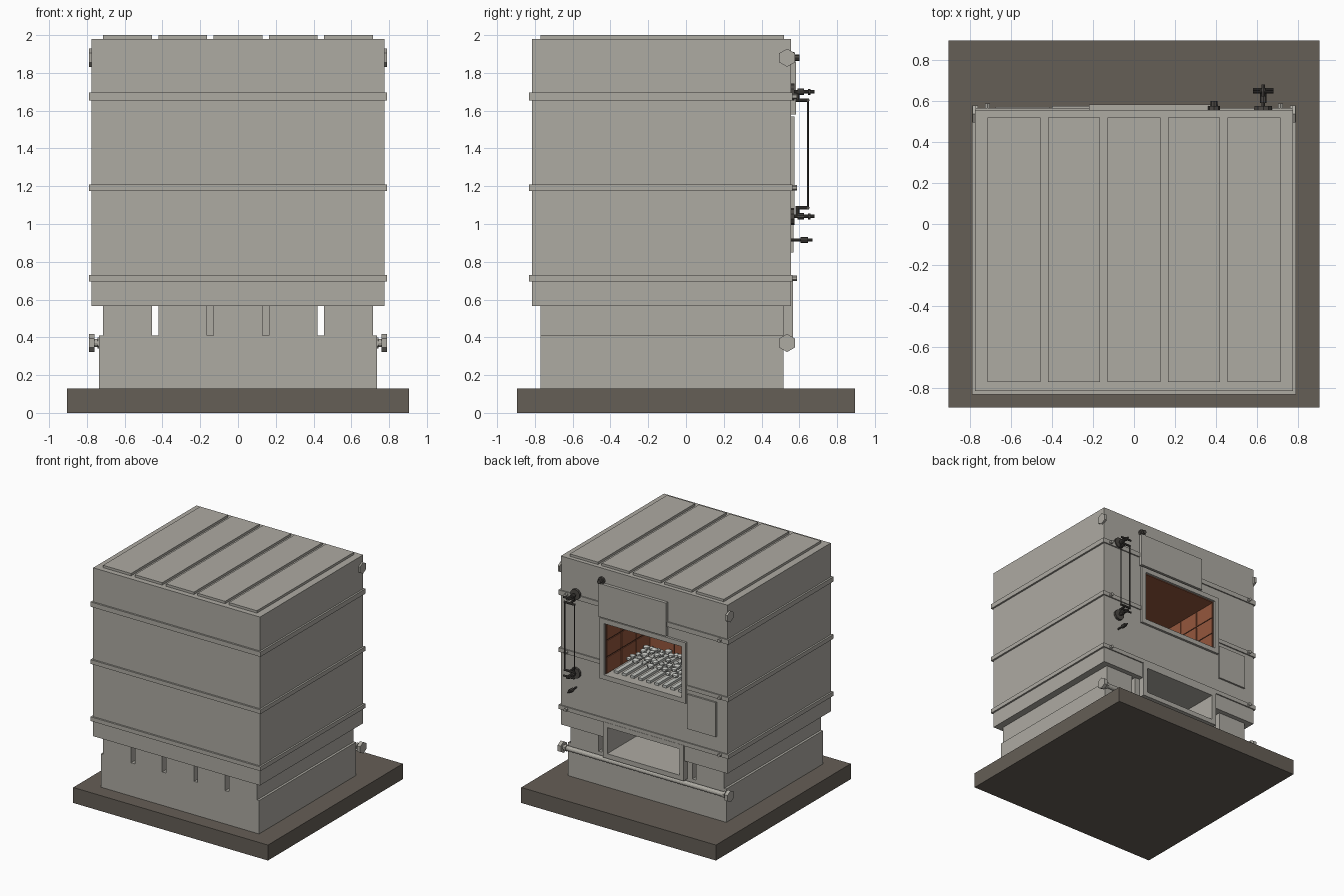
import bpy, bmesh, math, random
from mathutils import Matrix, Vector

random.seed(4)
cube = bpy.data.objects.get("Cube")
if cube:
    bpy.data.objects.remove(cube, do_unlink=True)


def material(name, r, g, b):
    m = bpy.data.materials.new(name)
    m.use_nodes = True
    m.diffuse_color = (r, g, b, 1)
    m.node_tree.nodes["Principled BSDF"].inputs["Base Color"].default_value = (r, g, b, 1)
    return m


STEEL = material("warm grey steel", .42, .405, .365)
BASE = material("dark brown stone", .13, .112, .093)
IRON = material("dark iron", .07, .064, .057)
BRICK = material("red brick", .30, .095, .046)
MORTAR = material("dark mortar", .10, .04, .025)
COAL = material("pale ash", .55, .56, .53)


def finish(bm, name, mat):
    mesh = bpy.data.meshes.new(name)
    bm.to_mesh(mesh)
    bm.free()
    if mat:
        mesh.materials.append(mat)
    ob = bpy.data.objects.new(name, mesh)
    bpy.context.collection.objects.link(ob)
    return ob


def boxes(name, mat, *spans):
    """One object from boxes, each (x0, x1, y0, y1, z0, z1)."""
    bm = bmesh.new()
    for x0, x1, y0, y1, z0, z1 in spans:
        mid = Vector((x0 + x1, y0 + y1, z0 + z1)) / 2
        size = Matrix.Diagonal((x1 - x0, y1 - y0, z1 - z0, 1))
        bmesh.ops.create_cube(bm, size=1, matrix=Matrix.Translation(mid) @ size)
    return finish(bm, name, mat)


def rods(name, mat, *parts, sides=12):
    """One object from cylinders, each (start, end, radius)."""
    bm = bmesh.new()
    for a, b, r in parts:
        a, b = Vector(a), Vector(b)
        turn = (b - a).to_track_quat('Z', 'Y').to_matrix().to_4x4()
        bmesh.ops.create_cone(bm, cap_ends=True, segments=sides, radius1=r, radius2=r,
                              depth=(b - a).length,
                              matrix=Matrix.Translation((a + b) / 2) @ turn)
    return finish(bm, name, mat)


def carve(ob, cutter):
    mod = ob.modifiers.new("opening", 'BOOLEAN')
    mod.operation = 'DIFFERENCE'
    mod.solver = 'EXACT'
    mod.object = cutter
    bpy.context.view_layer.update()
    deps = bpy.context.evaluated_depsgraph_get()
    mesh = bpy.data.meshes.new_from_object(ob.evaluated_get(deps))
    ob.modifiers.clear()
    ob.data = mesh


def frame(name, mat, x, z0, z1, w, y0, y1):
    """Rectangular frame around an opening of half width x."""
    boxes(name, mat, (-x - w, -x, y0, y1, z0 - w, z1 + w), (x, x + w, y0, y1, z0 - w, z1 + w),
          (-x, x, y0, y1, z0 - w, z0), (-x, x, y0, y1, z1, z1 + w))


BACK, FRONT, DEEP = .555, -.815, -.03
FX, FZ0, FZ1 = .36, 1.10, 1.53      # fire opening
AX, AZ0, AZ1 = .335, .44, .66       # ash opening

# Base slab, shell and plinth
boxes("base_slab", BASE, (-.905, .905, -.895, .895, 0, .13))
shell = boxes("furnace_shell", STEEL, (-.775, .775, FRONT, BACK, .565, 1.98))
plinth = boxes("plinth", STEEL, (-.735, .735, -.77, .515, .13, .41))
ash_box = boxes("ash_box", STEEL, (-.38, .38, DEEP - .05, .515, .41, .565))
fire_cut = boxes("fire_cutter", None, (-FX, FX, DEEP, .8, FZ0, FZ1))
ash_cut = boxes("ash_cutter", None, (-AX, AX, DEEP, .8, AZ0, AZ1))
carve(shell, fire_cut)
carve(shell, ash_cut)
carve(ash_box, ash_cut)

# Five support blocks below, five roof plates above
edges = [(-.715, -.455), (-.42, -.165), (-.13, .13), (.165, .42), (.455, .715)]
for i, (a, b) in enumerate(edges):
    carve(boxes(f"support_block_{i}", STEEL, (a, b, -.77, .515, .41, .565)), ash_cut)
    boxes(f"roof_plate_{i}", STEEL, (a, b, -.77, .52, 1.98, 2.0))
for c in (fire_cut, ash_cut):
    bpy.data.objects.remove(c, do_unlink=True)

# Bands round the shell, with end bolts at the back
for i, (z0, z1) in enumerate([(.695, .73), (1.175, 1.21), (1.655, 1.695)]):
    spans = [(-.79, .79, FRONT - .015, FRONT, z0, z1)]
    for s in (-1, 1):
        spans.append((min(s * .775, s * .79), max(s * .775, s * .79), FRONT, BACK + .01, z0, z1))
    if i == 1:
        spans += [(-.775, -.4, BACK, BACK + .01, z0, z1), (.4, .775, BACK, BACK + .01, z0, z1)]
    else:
        spans.append((-.775, .775, BACK, BACK + .01, z0, z1))
    boxes(f"band_{i}", STEEL, *spans)
    z = (z0 + z1) / 2
    rods(f"band_bolts_{i}", STEEL, *[((s * .715, BACK, z), (s * .715, .587, z), .014)
                                     for s in (-1, 1)], sides=6)

# Opening frames, hanging door and inspection plate
frame("fire_frame", STEEL, FX, FZ0, FZ1, .04, BACK, .575)
frame("ash_frame", STEEL, AX, AZ0, AZ1, .04, .50, .567)
boxes("hanging_door", STEEL, (-.22, .41, BACK, .582, 1.58, 1.86))
boxes("inspection_plate", STEEL, (-.675, -.41, BACK, .57, .85, 1.14))
rods("door_pivot", IRON, ((.39, BACK, 1.88), (.39, .575, 1.88), .03),
     ((.39, .575, 1.88), (.39, .6, 1.88), .017), sides=8)

# Brick lining of the fire chamber
T, G = .006, .005
boxes("chamber_mortar", MORTAR,
      (-FX, -FX + T, DEEP, BACK, FZ0, FZ1), (FX - T, FX, DEEP, BACK, FZ0, FZ1),
      (-FX, FX, DEEP, DEEP + T, FZ0, FZ1))
boxes("chamber_roof", BRICK, (-FX, FX, DEEP, BACK, FZ1 - T, FZ1))
tiles = []
rows, h = 3, (FZ1 - FZ0 - T) / 3
for r in range(rows):
    z0, z1 = FZ0 + r * h + G, FZ0 + (r + 1) * h - G
    for c in range(3):
        w = (BACK - DEEP) / 3
        y0, y1 = DEEP + c * w + G, DEEP + (c + 1) * w - G
        tiles += [(-FX, -FX + 2 * T, y0, y1, z0, z1), (FX - 2 * T, FX, y0, y1, z0, z1)]
        w = 2 * FX / 3
        tiles.append((-FX + c * w + G, -FX + (c + 1) * w - G, DEEP, DEEP + 2 * T, z0, z1))
boxes("chamber_bricks", BRICK, *tiles)

# Grate bars with a bed of lumps
boxes("grate_bars", COAL, *[(x - .018, x + .018, DEEP + .02, .5, FZ0, FZ0 + .02)
                            for x in [-.3 + .075 * i for i in range(9)]])
bm = bmesh.new()
for i in range(9):
    for j in range(6):
        spot = Vector((-.3 + .075 * i + random.uniform(-.015, .015),
                       .03 + .062 * j + random.uniform(-.012, .012),
                       FZ0 + random.uniform(.03, .065)))
        size = random.uniform(.024, .036)
        bmesh.ops.create_icosphere(bm, subdivisions=1, radius=size,
                                   matrix=Matrix.Translation(spot) @ Matrix.Scale(.7, 4, (0, 0, 1)))
finish(bm, "fuel_lumps", COAL)

# Tie rods with hexagonal heads
rods("lower_tie_rod", STEEL, ((-.77, .535, .37), (.77, .535, .37), .02))
for s, side in ((1, "left"), (-1, "right")):
    rods(f"{side}_tie_heads", STEEL,
         ((s * .76, .535, .37), (s * .79, .535, .37), .048),
         ((s * .73, .535, .37), (s * .745, .535, .37), .03),
         ((s * .77, .535, 1.88), (s * .788, .535, 1.88), .048), sides=6)

# Water gauge: two valves, guard rods, and a small drain tap
GX = .63
gauge = []
for z, bar in ((1.70, 1.655), (1.04, 1.085)):
    gauge += [((GX, BACK, z), (GX, .575, z), .045), ((GX, .575, z), (GX, .68, z), .009),
              ((GX, .59, z), (GX, .625, z), .017), ((GX, .645, z), (GX, .66, z), .016),
              ((GX - .05, .655, z), (GX + .05, .655, z), .008),
              ((GX, .59, min(z, bar)), (GX, .59, max(z, bar)), .01),
              ((GX, .58, bar), (GX, .65, bar), .009),
              ((GX - .05, .645, bar), (GX + .05, .645, bar), .009)]
gauge += [((GX + s * .045, .645, 1.085), (GX + s * .045, .645, 1.655), .005) for s in (-1, 1)]
rods("water_gauge", IRON, *gauge, sides=10)
rods("drain_tap", IRON, ((GX, BACK, .915), (GX, .67, .915), .007),
     ((GX, .605, .915), (GX, .645, .915), .016), sides=8)
